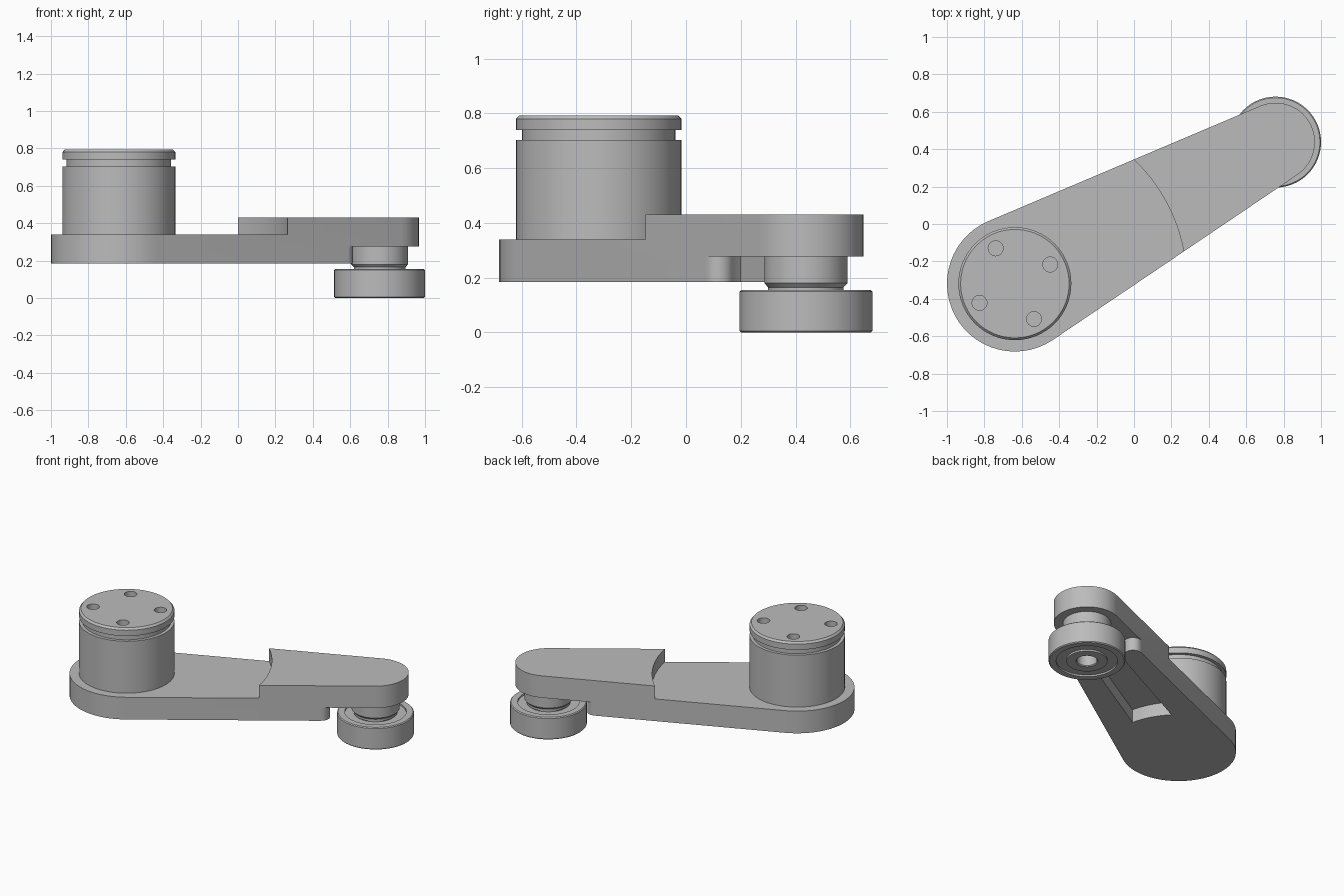
import bpy, bmesh, math
from mathutils import Vector

cube = bpy.data.objects.get("Cube")
if cube:
    bpy.data.objects.remove(cube, do_unlink=True)

# Main axes: A is the drum axis, B the roller axis; the arm runs from A to B
A, B = Vector((-0.637, -0.319)), Vector((0.757, 0.438))
LENGTH = (B - A).length
ANGLE = math.atan2(B.y - A.y, B.x - A.x)
R_BIG, R_SMALL = 0.363, 0.21
TAPER = math.degrees(math.asin((R_BIG - R_SMALL) / LENGTH))

grey = bpy.data.materials.new("grey metal")
grey.use_nodes = True
COLOUR = (0.5, 0.5, 0.5, 1)
grey.diffuse_color = COLOUR
grey.node_tree.nodes["Principled BSDF"].inputs["Base Color"].default_value = COLOUR


def finish(bm, name, origin):
    bmesh.ops.recalc_face_normals(bm, faces=bm.faces)
    mesh = bpy.data.meshes.new(name)
    bm.to_mesh(mesh)
    bm.free()
    mesh.materials.append(grey)
    obj = bpy.data.objects.new(name, mesh)
    obj.location = (origin.x, origin.y, 0)
    obj.rotation_euler.z = ANGLE
    bpy.context.collection.objects.link(obj)
    return obj


def arc(cx, cy, r, start, end, steps):
    """Points on an arc, angles in degrees."""
    angles = [math.radians(start + (end - start) * i / steps) for i in range(steps + 1)]
    return [(cx + r * math.cos(a), cy + r * math.sin(a)) for a in angles]


def prism(name, outline, z0, z1, origin=A):
    bm = bmesh.new()
    face = bm.faces.new([bm.verts.new((x, y, z0)) for x, y in outline])
    ext = bmesh.ops.extrude_face_region(bm, geom=[face])
    top = [v for v in ext["geom"] if isinstance(v, bmesh.types.BMVert)]
    bmesh.ops.translate(bm, verts=top, vec=(0, 0, z1 - z0))
    return finish(bm, name, origin)


def lathe(name, profile, origin, steps=64):
    """Spin a closed (radius, height) profile round the vertical axis."""
    bm = bmesh.new()
    verts = [bm.verts.new((r, 0, z)) for r, z in profile]
    edges = [bm.edges.new((v, verts[(i + 1) % len(verts)])) for i, v in enumerate(verts)]
    bmesh.ops.spin(bm, geom=verts + edges, cent=(0, 0, 0), axis=(0, 0, 1),
                   angle=math.tau, steps=steps, use_duplicate=False)
    bmesh.ops.remove_doubles(bm, verts=bm.verts, dist=1e-4)
    return finish(bm, name, origin)


def cut(obj, cutter):
    mod = obj.modifiers.new("cut", "BOOLEAN")
    mod.operation, mod.solver, mod.object = "DIFFERENCE", "EXACT", cutter
    cutter.hide_render = True
    cutter.hide_set(True)


def smooth(obj):
    bpy.ops.object.select_all(action="DESELECT")
    obj.select_set(True)
    bpy.context.view_layer.objects.active = obj
    for mod in list(obj.modifiers):
        cutter = mod.object
        bpy.ops.object.modifier_apply(modifier=mod.name)
        bpy.data.objects.remove(cutter, do_unlink=True)
    bpy.ops.object.shade_smooth_by_angle(angle=math.radians(25))


# Tapered arm: two round ends joined by tangent sides
side = 90 - TAPER
arm = prism("arm", arc(0, 0, R_BIG, side, 360 - side, 28)
            + arc(LENGTH, 0, R_SMALL, -side, side, 28), 0.185, 0.43)

# Step down round the drum
cut(arm, prism("step_cutter", arc(0, 0, 0.92, 0, 355, 71), 0.34, 0.6))

# Underside: pocket, roller clearance and rounded prong tips, mirrored across the arm
CLEAR, TIP, tip_t, tip_s = 0.32, 0.055, 1.261, 0.186
to_b = math.degrees(math.atan2(tip_s, LENGTH - tip_t))
wall = 0.105
half = (arc(0, 0, 0.48, 2, 16, 4)
        + arc(LENGTH, 0, CLEAR, 180 - math.degrees(math.asin(wall / CLEAR)), 180 - to_b, 5)
        + arc(tip_t, tip_s, TIP, -to_b, side, 10)[1:]
        + [(tip_t, 0.5), (2.2, 0.5)])
mirrored = [(t, -s) for t, s in reversed(half)]
cut(arm, prism("underside_cutter", half + mirrored, 0.1, 0.277))
smooth(arm)

# Drum with a groove, a chamfered cap and four holes
drum = lathe("drum", [(0, 0.335), (0.302, 0.335), (0.302, 0.703), (0.28, 0.703), (0.28, 0.74),
                      (0.302, 0.74), (0.302, 0.78), (0.29, 0.793), (0, 0.793)], A)
for i in range(4):
    a = i * math.pi / 2
    cx, cy = 0.215 * math.cos(a), 0.215 * math.sin(a)
    cut(drum, prism("hole_cutter", arc(cx, cy, 0.04, 0, 345, 23), 0.7, 0.9))
smooth(drum)

# Roller pin with a chamfered foot and a bore
smooth(lathe("roller_pin", [(0.064, 0.15), (0.138, 0.15), (0.138, 0.165), (0.152, 0.18),
                            (0.152, 0.28), (0, 0.28), (0, 0.27), (0.064, 0.27)], B))

# Roller bearing: outer race, sunken shield, inner race
RACE, SHIELD, INNER, BORE = 0.243, 0.195, 0.13, 0.064
H, SINK, BEVEL = 0.155, 0.012, 0.006
lower = [(BORE, BEVEL), (BORE + BEVEL, 0), (INNER, 0), (INNER, SINK),
         (SHIELD, SINK), (SHIELD, 0), (RACE - BEVEL, 0), (RACE, BEVEL)]
smooth(lathe("roller_bearing", lower + [(r, H - z) for r, z in reversed(lower)], B))
